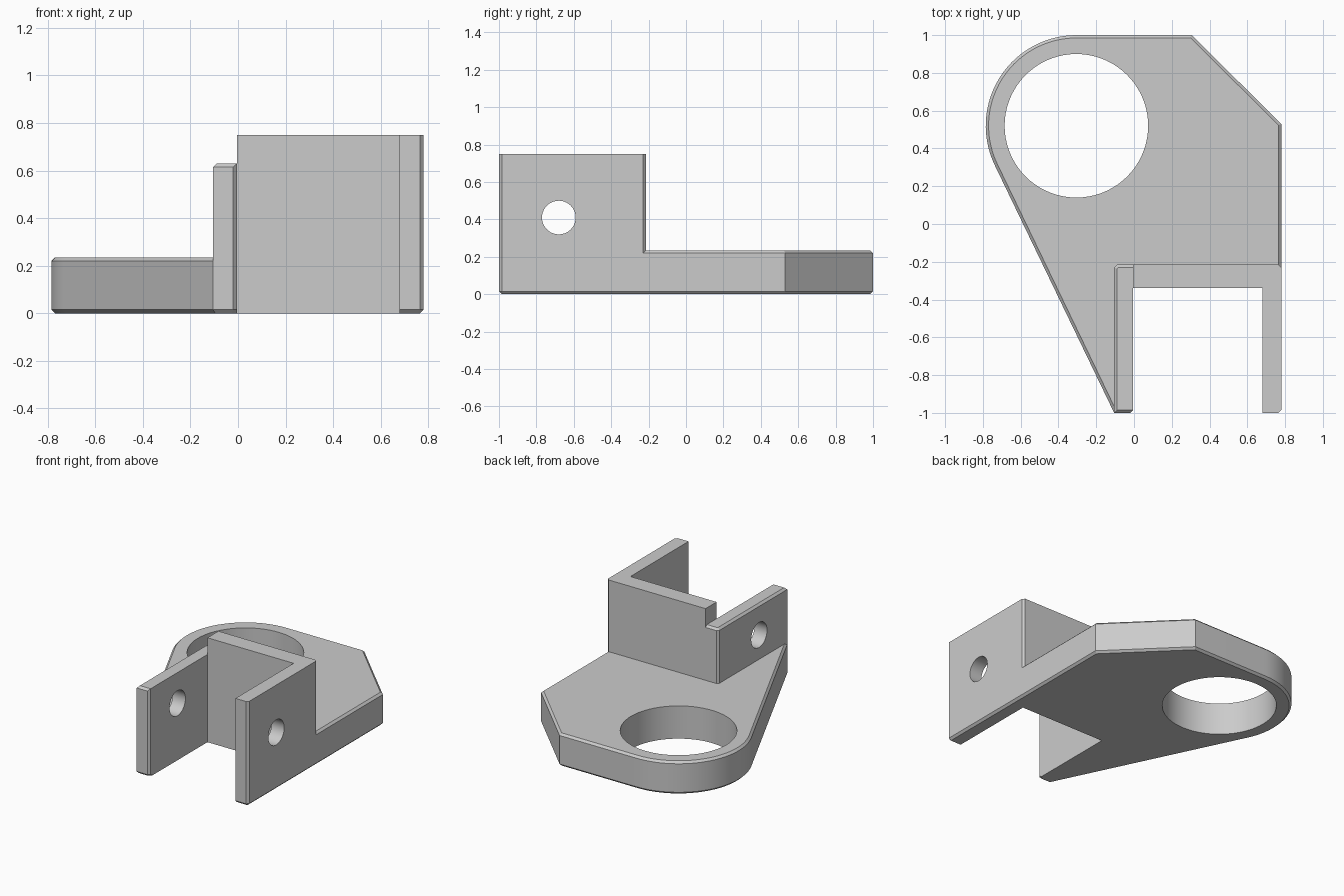
import bpy, bmesh, math
from mathutils import Matrix

if "Cube" in bpy.data.objects:
    bpy.data.objects.remove(bpy.data.objects["Cube"])

C = 0.015                                   # chamfer size
PLATE_Z, LEFT_Z, TALL_Z = 0.235, 0.63, 0.75
L, R = -0.105, 0.78                         # outer faces of the two ears
IN_L, IN_R = -0.005, 0.68                   # inner faces of the two ears
BACK, NOTCH = -0.215, -0.34                 # faces of the cross wall
RING = (-0.305, 0.52)
RING_R, BORE_R = 0.48, 0.38

grey = bpy.data.materials.new("light grey metal")
grey.use_nodes = True
grey.diffuse_color = (0.6, 0.6, 0.6, 1)
grey.node_tree.nodes["Principled BSDF"].inputs["Base Color"].default_value = (0.6, 0.6, 0.6, 1)


def finish(bm, name):
    bmesh.ops.recalc_face_normals(bm, faces=bm.faces)
    mesh = bpy.data.meshes.new(name)
    bm.to_mesh(mesh)
    bm.free()
    mesh.materials.append(grey)
    ob = bpy.data.objects.new(name, mesh)
    bpy.context.collection.objects.link(ob)
    return ob


def prism(name, outline, z0, z1, chamfered=None):
    """Extrude an outline, chamfering horizontal edges picked by midpoint."""
    bm = bmesh.new()
    face = bm.faces.new([bm.verts.new((x, y, z0)) for x, y in outline])
    top = bmesh.ops.extrude_face_region(bm, geom=[face], use_keep_orig=True)["geom"]
    bmesh.ops.translate(bm, vec=(0, 0, z1 - z0),
                        verts=[v for v in top if isinstance(v, bmesh.types.BMVert)])
    bmesh.ops.recalc_face_normals(bm, faces=bm.faces)
    if chamfered:
        edges = [e for e in bm.edges
                 if abs(e.verts[0].co.z - e.verts[1].co.z) < 1e-5
                 and chamfered((e.verts[0].co + e.verts[1].co) / 2)]
        bmesh.ops.bevel(bm, geom=edges, offset=C, segments=1, affect='EDGES',
                        offset_type='OFFSET', clamp_overlap=False)
    return finish(bm, name)


def cylinder(name, radius, depth, matrix, segments):
    bm = bmesh.new()
    bmesh.ops.create_cone(bm, cap_ends=True, segments=segments, radius1=radius,
                          radius2=radius, depth=depth, matrix=matrix)
    return finish(bm, name)


def combine(body, other, operation):
    mod = body.modifiers.new(operation.title(), 'BOOLEAN')
    mod.operation, mod.solver, mod.object = operation, 'EXACT', other
    bpy.context.view_layer.objects.active = body
    bpy.ops.object.modifier_apply(modifier=mod.name)
    bpy.data.objects.remove(other)


# Base plate: rounded end tangent to the slanted side, notched between the ears
dx, dy = L - RING[0], -1 - RING[1]
start = math.atan2(dy, dx) - math.acos(RING_R / math.hypot(dx, dy)) + 2 * math.pi
N = 28
arc = []
for i in range(N + 1):
    a = start + (math.pi / 2 - start) * i / N
    arc.append((RING[0] + RING_R * math.cos(a), RING[1] + RING_R * math.sin(a)))
plate_outline = arc + [
    (0.305, 1), (R, 0.53), (R, -1 + C), (R - C, -1), (IN_R, -1), (IN_R, NOTCH),
    (IN_L, NOTCH), (IN_L, -1 + C), (IN_L - C, -1), (L, -1)]


def outside_notch(m):
    return not (IN_L - 0.001 < m.x < IN_R + 0.001 and -0.99 < m.y < NOTCH + 0.001)


body = prism("mounting_bracket", plate_outline, 0, PLATE_Z, outside_notch)

# Tall right ear together with the cross wall
tall = prism("tall_ear_and_wall", [
    (IN_R, -1), (R - C, -1), (R, -1 + C), (R, BACK - C), (R - C, BACK),
    (IN_L, BACK), (IN_L, NOTCH), (IN_R, NOTCH)], 0.1, TALL_Z)

# Lower ear, with its outer top edges chamfered
low = prism("low_ear", [
    (L, -1), (IN_L - C, -1), (IN_L, -1 + C), (IN_L, NOTCH), (0.05, NOTCH),
    (0.05, BACK), (L + C, BACK), (L, BACK - C)], 0.1, LEFT_Z,
    lambda m: m.z > 0.5 and (m.x < L + C or m.y < -1 + 0.001 or m.y > BACK - 0.001))

combine(body, tall, 'UNION')
combine(body, low, 'UNION')

# Large bore in the plate and the pin hole through both ears
bore = cylinder("bore_cutter", BORE_R, 1, Matrix.Translation((*RING, 0.2)), 72)
combine(body, bore, 'DIFFERENCE')
pin = cylinder("pin_cutter", 0.09, 2,
               Matrix.Translation((0.35, -0.68, 0.41)) @ Matrix.Rotation(math.pi / 2, 4, 'Y'), 40)
combine(body, pin, 'DIFFERENCE')

bpy.ops.object.select_all(action='DESELECT')
body.select_set(True)
bpy.context.view_layer.objects.active = body
bpy.ops.object.shade_smooth_by_angle(angle=math.radians(20))
